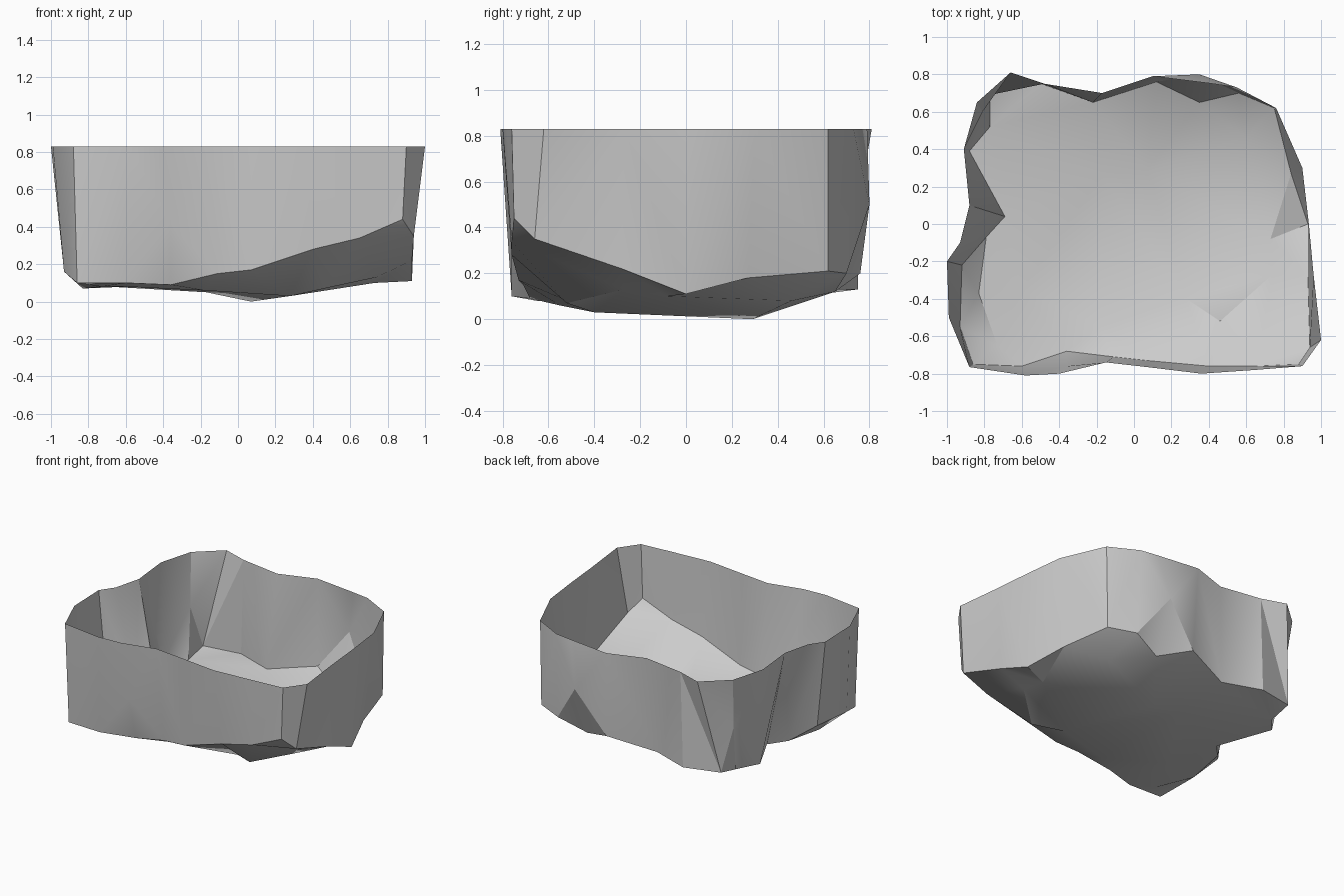
import bpy, bmesh
from mathutils import Vector
from mathutils.geometry import delaunay_2d_cdt

if "Cube" in bpy.data.objects:
    bpy.data.objects.remove(bpy.data.objects["Cube"])

RIM_Z = 0.83

# Rim outline, counter-clockwise from the front left corner
rim = [(-.88, -.765), (-.58, -.81), (-.40, -.80), (-.15, -.74), (.07, -.765),
       (.36, -.80), (.65, -.78), (.90, -.76), (1, -.62), (.96, -.27), (.935, 0),
       (.90, .30), (.76, .62), (.55, .73), (.42, .75), (.10, .79), (-.17, .70),
       (-.48, .75), (-.66, .81), (-.84, .65), (-.91, .40), (-.88, .10),
       (-.93, -.10), (-1, -.20), (-.99, -.50)]

# Foot of the wall, one point under every rim point
foot = [(-.86, -.75, .10), (-.60, -.76, .10), (-.36, -.68, .09), (-.11, -.71, .15),
        (.07, -.73, .17), (.40, -.76, .28), (.65, -.76, .34), (.88, -.75, .44),
        (.94, -.66, .35), (.93, -.28, .22), (.93, 0, .11), (.84, .27, .18),
        (.75, .62, .21), (.56, .70, .20), (.35, .65, .12), (.12, .76, .20),
        (-.22, .65, .13), (-.50, .75, .13), (-.77, .69, .14), (-.77, .52, .10),
        (-.88, .39, .12), (-.69, .04, .08), (-.79, -.07, .09), (-.92, -.22, .18),
        (-.93, -.55, .16)]

# Bulges and dents part way up the wall, by station
dents = {2: (-.36, -.76, .41), 14: (.35, .80, .50), 19: (-.81, .60, .45)}

# Low points of the uneven floor
floor = [(.07, .29, 0), (-.17, .26, .05), (.60, .46, .08), (.73, -.08, .10),
         (.28, -.40, .03), (.46, -.52, .07), (-.18, -.55, .06), (-.73, -.65, .08),
         (-.83, -.37, .07), (.74, -.27, .13), (-.60, -.35, .08)]

bm = bmesh.new()
top = [bm.verts.new((x, y, RIM_Z)) for x, y in rim]
base = [bm.verts.new(p) for p in foot + floor]
mid = {i: bm.verts.new(p) for i, p in dents.items()}
n = len(rim)

# Faceted wall: a fan around each dent, two triangles elsewhere
for i in range(n):
    j = (i + 1) % n
    if i in mid or j in mid:
        if i in mid:
            loop = [mid[i], base[i], base[j], top[j], top[i]]
        else:
            loop = [mid[j], top[j], top[i], base[i], base[j]]
        for k in range(1, 4):
            bm.faces.new((loop[0], loop[k], loop[k + 1]))
    elif i % 2:
        bm.faces.new((top[i], base[i], base[j]))
        bm.faces.new((top[i], base[j], top[j]))
    else:
        bm.faces.new((top[i], base[i], top[j]))
        bm.faces.new((base[i], base[j], top[j]))

# Triangulated floor inside the foot outline
flat = [Vector(p[:2]) for p in foot + floor]
edges = [(i, (i + 1) % n) for i in range(n)]
result = delaunay_2d_cdt(flat, edges, [], 1, 1e-5)
for tri in result[2]:
    bm.faces.new([base[result[3][v][0]] for v in tri])

bmesh.ops.recalc_face_normals(bm, faces=bm.faces)
mesh = bpy.data.meshes.new("rock_basin")
bm.to_mesh(mesh)
bm.free()
basin = bpy.data.objects.new("rock_basin", mesh)
bpy.context.collection.objects.link(basin)
bpy.context.view_layer.objects.active = basin
basin.select_set(True)
bpy.ops.object.shade_smooth_by_angle(angle=0.5)
